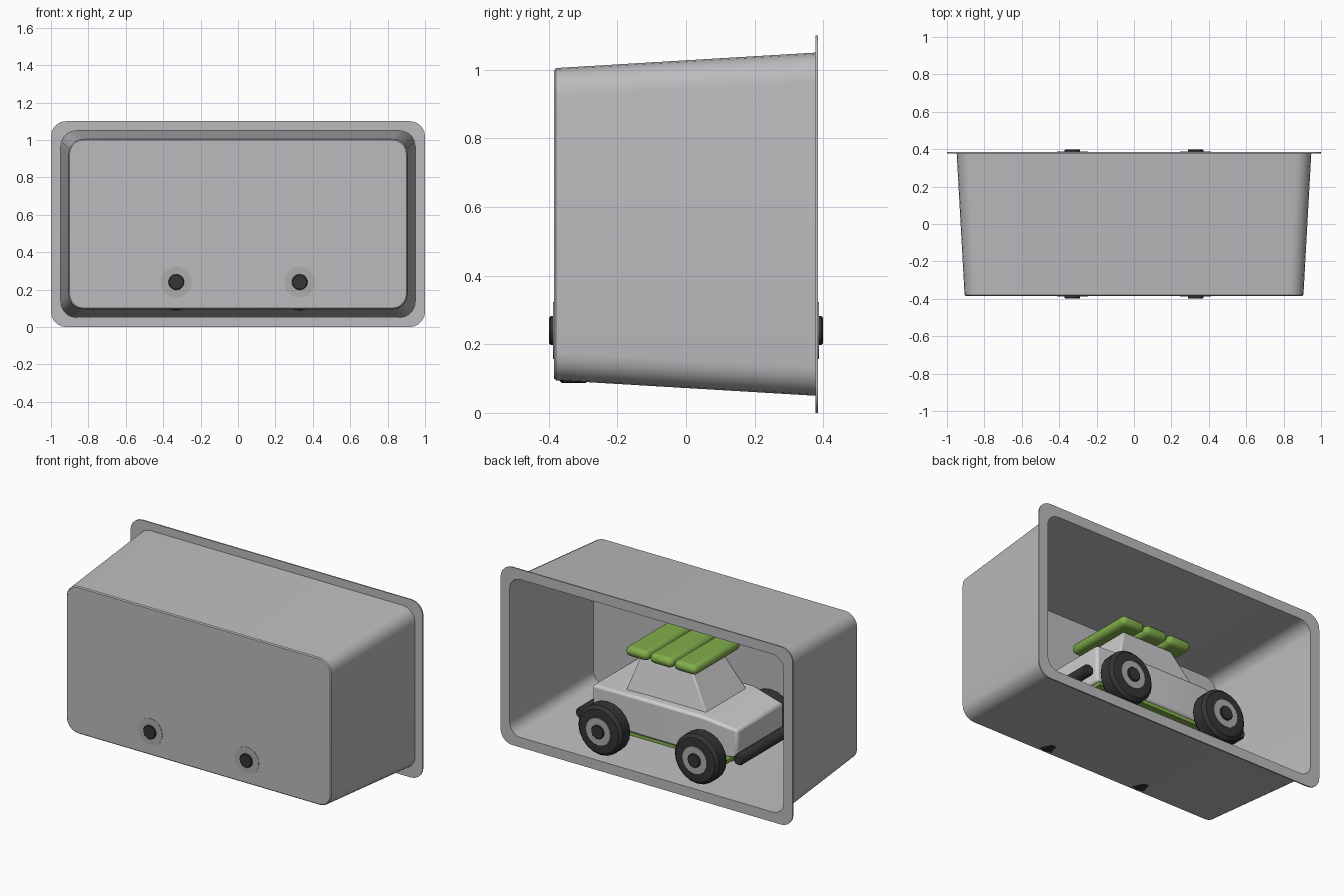
import bpy, bmesh, math
from mathutils import Vector

if "Cube" in bpy.data.objects:
    bpy.data.objects.remove(bpy.data.objects["Cube"])


def material(name, rgb):
    m = bpy.data.materials.new(name)
    m.diffuse_color = (*rgb, 1)
    m.use_nodes = True
    m.node_tree.nodes["Principled BSDF"].inputs["Base Color"].default_value = m.diffuse_color
    return m


GREY = material("case grey", (0.50, 0.50, 0.52))
LIGHT = material("body light grey", (0.62, 0.62, 0.62))
RIM = material("rim grey", (0.42, 0.42, 0.43))
DARK = material("dark rubber", (0.035, 0.035, 0.038))
GREEN = material("green", (0.22, 0.42, 0.07))


def finish(name, bm, mat, bevel=0, segments=2, smooth=True):
    bmesh.ops.recalc_face_normals(bm, faces=bm.faces)
    me = bpy.data.meshes.new(name)
    bm.to_mesh(me)
    bm.free()
    me.materials.append(mat)
    ob = bpy.data.objects.new(name, me)
    bpy.context.collection.objects.link(ob)
    if bevel:
        b = ob.modifiers.new("bevel", 'BEVEL')
        b.width, b.segments, b.limit_method = bevel, segments, 'ANGLE'
    if smooth:
        bpy.ops.object.select_all(action='DESELECT')
        ob.select_set(True)
        bpy.context.view_layer.objects.active = ob
        bpy.ops.object.shade_smooth_by_angle(angle=math.radians(30))
    return ob


def loft(name, loops, mat, **kw):
    """Skin a list of equal-length point loops and cap both ends."""
    bm = bmesh.new()
    rows = [[bm.verts.new(p) for p in loop] for loop in loops]
    n = len(rows[0])
    for a, b in zip(rows, rows[1:]):
        for i in range(n):
            j = (i + 1) % n
            bm.faces.new((a[i], a[j], b[j], b[i]))
    bm.faces.new(rows[0])
    bm.faces.new(rows[-1])
    return finish(name, bm, mat, **kw)


def rounded(hx, hz, r, y, cz=0.55, steps=5):
    """Rounded rectangle facing y."""
    pts = []
    for k, (sx, sz) in enumerate(((1, 1), (-1, 1), (-1, -1), (1, -1))):
        for i in range(steps + 1):
            a = math.pi / 2 * (k + i / steps)
            pts.append(Vector((sx * (hx - r) + r * math.cos(a), y,
                               cz + sz * (hz - r) + r * math.sin(a))))
    return pts


def box(name, x0, x1, hy, z0, z1, mat, cy=0, **kw):
    loops = [[(x0, cy - hy, z), (x1, cy - hy, z), (x1, cy + hy, z), (x0, cy + hy, z)]
             for z in (z0, z1)]
    return loft(name, loops, mat, **kw)


def lathe(name, x, z, profile, mat, n, **kw):
    """Turn (radius, y) pairs around an axis along y."""
    loops = [[(x + r * math.cos(2 * math.pi * i / n), y,
               z + r * math.sin(2 * math.pi * i / n)) for i in range(n)]
             for r, y in profile]
    return loft(name, loops, mat, **kw)


# open tapered case with a thin flange around the opening
loft("case", [
    rounded(0.895, 0.443, 0.07, -0.373),
    rounded(0.938, 0.488, 0.075, 0.385),
    rounded(1.0, 0.55, 0.08, 0.385),
    rounded(1.0, 0.55, 0.08, 0.377),
    rounded(0.948, 0.50, 0.085, 0.377),
    rounded(0.906, 0.455, 0.08, -0.379),
    rounded(0.90, 0.449, 0.075, -0.385),
], GREY)

# vehicle body: cross-sections from rear to nose (x, half width, bottom, top)
sections = [(0.47, 0.245, 0.215, 0.44), (0.10, 0.255, 0.215, 0.45),
            (-0.29, 0.255, 0.215, 0.45), (-0.51, 0.225, 0.235, 0.41)]
loft("body", [[(x, -w, b), (x, w, b), (x, w, t), (x, -w, t)]
              for x, w, b, t in sections], LIGHT, bevel=0.015)

# sloped cabin
loft("cabin", [[(x0, -w, z), (x1, -w, z), (x1, w, z), (x0, w, z)]
               for x0, x1, w, z in ((-0.285, 0.275, 0.20, 0.435),
                                    (-0.14, 0.20, 0.15, 0.665))],
     LIGHT, bevel=0.008)

# three roof boards
for i in range(3):
    c = -0.145 + 0.165 * i
    box("roof_board", c - 0.078, c + 0.078, 0.225, 0.665, 0.725, GREEN,
        bevel=0.027, segments=3)

# chassis plate and dark underside
box("chassis", -0.45, 0.45, 0.245, 0.195, 0.217, GREEN)
box("underside", -0.43, 0.43, 0.17, 0.175, 0.197, DARK)

# bumper tubes and axles
for x in (-0.54, 0.54):
    lathe("bumper", x, 0.25, [(0.027, -0.265), (0.034, -0.255),
                              (0.034, 0.255), (0.027, 0.265)], DARK, 16)
for x in (-0.33, 0.33):
    lathe("axle", x, 0.24, [(0.025, -0.30), (0.025, 0.30)], DARK, 12)

# wheels
for x in (-0.33, 0.33):
    for s in (-1, 1):
        lathe("tire", x, 0.24, [(0.10, s * 0.268), (0.135, s * 0.272), (0.153, s * 0.292),
                                (0.153, s * 0.362), (0.135, s * 0.380),
                                (0.10, s * 0.383)], DARK, 20)
        lathe("rim", x, 0.24, [(0.083, s * 0.27), (0.083, s * 0.387)], RIM, 24)
        lathe("hub", x, 0.24, [(0.042, s * 0.30), (0.042, s * 0.395),
                               (0.038, s * 0.399)], DARK, 20)
